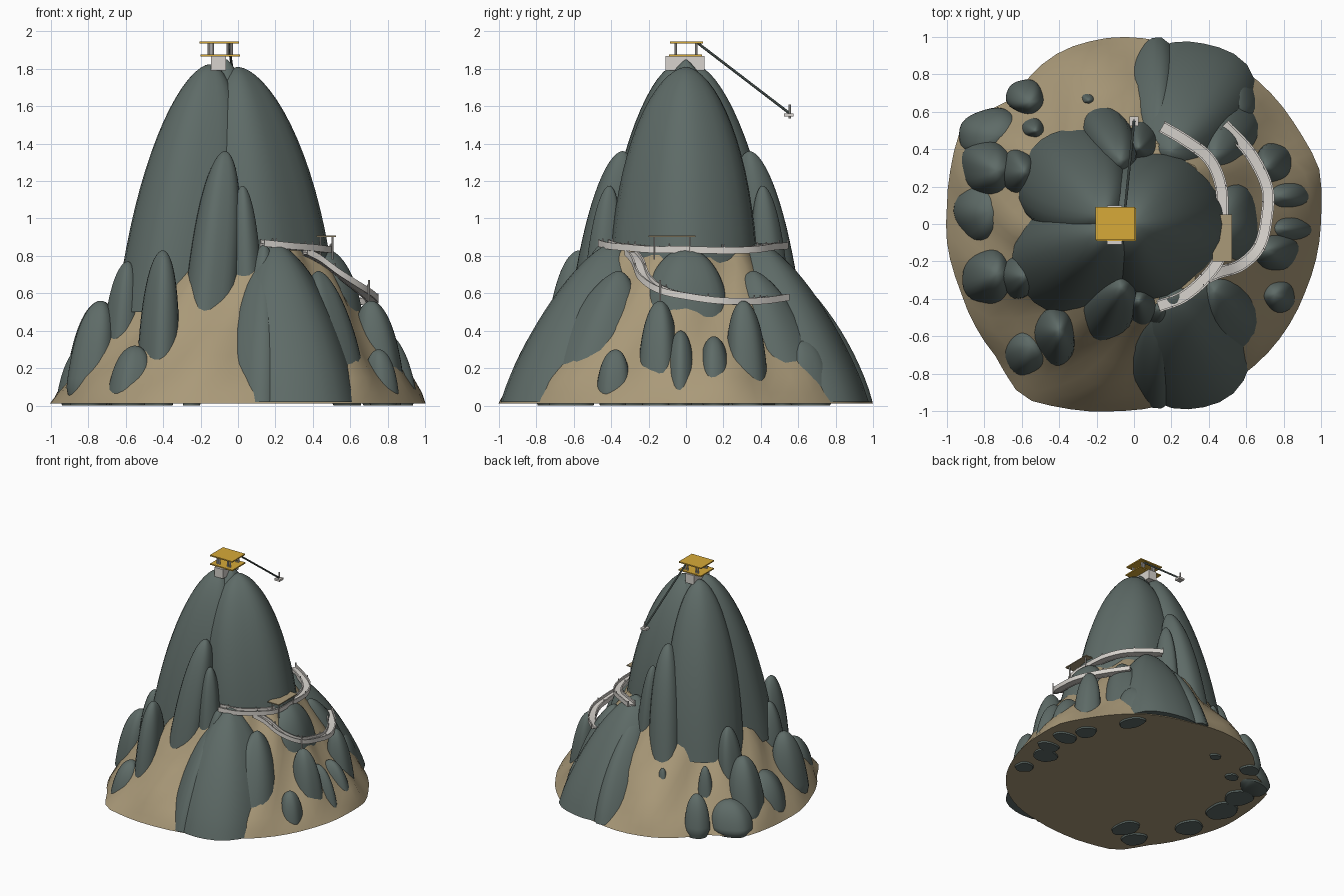
import bpy, bmesh, math
from mathutils import Vector

if "Cube" in bpy.data.objects:
    bpy.data.objects.remove(bpy.data.objects["Cube"])


def mat(name, c):
    m = bpy.data.materials.new(name)
    m.diffuse_color = (*c, 1)
    m.use_nodes = True
    m.node_tree.nodes["Principled BSDF"].inputs["Base Color"].default_value = m.diffuse_color
    return m


ROCK = mat("grey green rock", (0.112, 0.147, 0.136))
SAND = mat("sand", (0.40, 0.32, 0.19))
PALE = mat("pale stone", (0.68, 0.65, 0.61))
GOLD = mat("gold", (0.68, 0.40, 0.04))


def finish(name, bm, m, angle=40):
    bmesh.ops.recalc_face_normals(bm, faces=bm.faces)
    me = bpy.data.meshes.new(name)
    bm.to_mesh(me)
    bm.free()
    me.materials.append(m)
    ob = bpy.data.objects.new(name, me)
    bpy.context.collection.objects.link(ob)
    bpy.context.view_layer.objects.active = ob
    for o in bpy.context.selected_objects:
        o.select_set(False)
    ob.select_set(True)
    if angle:
        bpy.ops.object.shade_smooth_by_angle(angle=math.radians(angle))
    return ob


def loft(name, rings, m, angle=40):
    """Skin closed rings of points and cap both ends."""
    bm = bmesh.new()
    vs = [[bm.verts.new(p) for p in r] for r in rings]
    n = len(vs[0])
    for a, b in zip(vs, vs[1:]):
        for i in range(n):
            j = (i + 1) % n
            bm.faces.new((a[i], a[j], b[j], b[i]))
    bm.faces.new(vs[0])
    bm.faces.new(vs[-1])
    return finish(name, bm, m, angle)


def rock(name, base, top, rx, ry, yaw=0, p=2.7, q=0.52, foot=1.0):
    """Leaning rounded spire; base and top are (x, y, z)."""
    base, top = Vector(base), Vector(top)
    rings, n, k = [], 28, 18
    seed = base.x * 9 + base.y * 5
    c, s = math.cos(math.radians(yaw)), math.sin(math.radians(yaw))
    for i in range(k + 1):
        t = math.sin(i / k * math.pi / 2) * 0.9995
        r = (1 - t ** p) ** q * min(1, foot + t * 1.4)
        cen = base.lerp(top, t)
        ring = []
        for j in range(n):
            a = math.tau * j / n
            w = r * (1 + 0.035 * math.sin(3 * a + seed) + 0.025 * math.sin(5 * a + 2 * seed))
            x, y = rx * w * math.cos(a), ry * w * math.sin(a)
            ring.append((cen.x + x * c - y * s, cen.y + x * s + y * c, cen.z))
        rings.append(ring)
    return loft(name, rings, ROCK, 50)


def box(name, lo, hi, m):
    bm = bmesh.new()
    bmesh.ops.create_cube(bm, size=1)
    for v in bm.verts:
        v.co = Vector([lo[i] + (v.co[i] + 0.5) * (hi[i] - lo[i]) for i in range(3)])
    return finish(name, bm, m, 0)


def rod(name, a, b, r, m):
    a, b = Vector(a), Vector(b)
    bm = bmesh.new()
    bmesh.ops.create_cone(bm, cap_ends=True, segments=8, radius1=r, radius2=r, depth=(b - a).length)
    rot = (b - a).to_track_quat('Z', 'Y')
    for v in bm.verts:
        v.co = rot @ v.co + (a + b) / 2
    return finish(name, bm, m)


# sandy mound with an irregular outline and flat floor
outline = [(1, .05), (.99, .3), (.88, .5), (.58, .83), (.24, .95), (-.1, 1), (-.38, .93), (-.52, .83),
           (-.64, .67), (-.93, .5), (-.98, .3), (-1, .1), (-1, -.1), (-.93, -.35), (-.73, -.72),
           (-.6, -.93), (-.4, -.98), (-.1, -1), (.15, -.97), (.55, -.83), (.75, -.65), (.92, -.35)]
polar = sorted((math.atan2(y, x) % math.tau, math.hypot(x, y)) for x, y in outline)
polar = [(polar[-1][0] - math.tau, polar[-1][1])] + polar + [(polar[0][0] + math.tau, polar[0][1])]


def edge_radius(a):
    for (a0, r0), (a1, r1) in zip(polar, polar[1:]):
        if a0 <= a <= a1:
            return r0 + (r1 - r0) * (a - a0) / (a1 - a0)
    return 1


profile = [(.012, 1), (.07, .965), (.15, .91), (.27, .82), (.4, .725), (.52, .64), (.64, .56), (.75, .49), (.83, .43), (.85, .3)]
rings = []
for z, r in profile:
    ring = []
    for j in range(66):
        a = math.tau * j / 66
        f = 1 - z / .85
        bump = .035 * math.sin(7 * a + 6 * z) * min(1, z * 5) * f + .02 * math.sin(12 * a - 9 * z) * min(1, z * 5)
        rr = r * (1 + (edge_radius(a) - 1) * f) + bump * (z > .02)
        ring.append((rr * math.cos(a), rr * math.sin(a), z))
    rings.append(ring)
loft("sand_mound", rings, SAND, 35)

# main peak lobes
rock("peak_right", (.13, 0, .5), (.0, 0, 1.81), .38, .40, p=2.2, q=.57)
rock("peak_left_front", (-.32, -.17, .5), (-.15, -.05, 1.825), .33, .31, p=2.2, q=.56)
rock("peak_left_back", (-.32, .21, .5), (-.16, .05, 1.82), .29, .31, p=2.2, q=.56)
rock("peak_core", (-.1, 0, .5), (-.06, 0, 1.85), .34, .38, p=2.0, q=.75)

# spires and buttresses repeated on front and back
for s, side in ((-1, "front"), (1, "back")):
    rock("tall_spire_" + side, (-.16, s * .475, .4), (-.07, s * .34, 1.36), .14, .165)
    rock("short_spire_" + side, (.05, s * .46, .4), (.025, s * .41, 1.175), .09, .1)
    rock("buttress_" + side, (.29, s * .595, .02), (.2, s * .39, .87), .38, .39, p=1.5, q=.62)
    rock("buttress_side_" + side, (.1, s * .6, .02), (.13, s * .42, .78), .2, .385, p=1.7, q=.6)
    rock("buttress_flank_" + side, (.47, s * .52, .02), (.43, s * .36, .72), .22, .28, p=1.6, q=.6)
    rock("left_shoulder_" + side, (-.63, s * .28, .2), (-.59, s * .28, .77), .1, .12)
rock("front_knob", (.1, -.52, .3), (.14, -.45, .86), .09, .1)
rock("front_low_slab", (.34, -.71, .02), (.28, -.54, .34), .22, .2, 25, foot=.9)
rock("walkway_rock", (.5, 0, .3), (.46, 0, .84), .19, .24)

# scattered boulders: x, y, rx, ry, top z, inward lean, yaw
boulders = [(-.8, .31, .14, .15, .56, .07, 0), (-.8, -.29, .13, .15, .56, .07, 0),
            (-.43, -.61, .11, .16, .83, .05, 10), (-.59, -.7, .11, .13, .32, .06, 30),
            (-.59, .69, .1, .09, .33, .05, 0), (-.55, .52, .07, .06, .5, .03, 0),
            (-.79, .5, .17, .12, .26, .06, 25), (-.83, .07, .14, .18, .36, .06, 0),
            (.76, .33, .1, .11, .56, .06, 0), (.58, .67, .09, .14, .35, .06, 20),
            (.77, -.15, .13, .11, .56, .06, 0), (.78, -.39, .09, .09, .3, .03, 0),
            (.83, .16, .13, .09, .37, .06, 0), (.84, -.03, .12, .08, .4, .07, 0),
            (-.25, .68, .06, .05, .47, .02, 0)]
for i, (x, y, rx, ry, h, lean, yaw) in enumerate(boulders):
    d = Vector((x, y)).normalized() * lean
    rock(f"boulder_{i + 1}", (x, y, 0), (x - d.x, y - d.y, h), rx, ry, yaw, p=2.9, q=.5, foot=.75)


# walkways with side rails and posts
def spline(pts, steps=6):
    P = [Vector(p) for p in pts]
    P = [2 * P[0] - P[1]] + P + [2 * P[-1] - P[-2]]
    out = []
    for a, b, c, d in zip(P, P[1:], P[2:], P[3:]):
        for k in range(steps):
            t = k / steps
            out.append(.5 * (2 * b + (c - a) * t + (2 * a - 5 * b + 4 * c - d) * t * t + (3 * b - a - 3 * c + d) * t ** 3))
    return out + [P[-2]]


def strip(name, path, off, w, z0, z1):
    rings = []
    for i, p in enumerate(path):
        d = path[min(i + 1, len(path) - 1)] - path[max(i - 1, 0)]
        n = Vector((d.y, -d.x, 0)).normalized()
        rings.append([p + n * (off + u) + Vector((0, 0, z)) for u, z in ((-w, z0), (w, z0), (w, z1), (-w, z1))])
    loft(name, rings, PALE, 30)
    return [(Vector(r[0]) + Vector(r[1])) / 2 for r in rings]


walks = {"upper_walkway": [(.15, .52, .85), (.27, .45, .845), (.4, .35, .83), (.465, .2, .825), (.47, 0, .83),
                           (.46, -.17, .83), (.38, -.29, .84), (.26, -.39, .85), (.13, -.44, .865)],
         "lower_walkway": [(.36, -.3, .82), (.45, -.26, .77), (.57, -.22, .68), (.67, -.12, .61),
                           (.71, .04, .575), (.71, .2, .555), (.62, .38, .555), (.48, .53, .575)]}
for name, pts in walks.items():
    path = spline(pts)
    strip(name, path, 0, .028, -.012, .002)
    for s, tag in ((-1, "inner"), (1, "outer")):
        line = strip(f"{name}_{tag}_kerb", path, s * .028, .005, -.014, .022)
        for k in range(0, len(line), 9):
            rod(f"{name}_{tag}_post_{k}", line[k], line[k] + Vector((0, 0, .05)), .004, PALE)
rod("landing_post", (.7, -.14, .55), (.7, -.14, .67), .005, PALE)

# lookout shelter beside the upper walkway
box("lookout_roof", (.42, -.2, .9), (.525, .05, .908), SAND)
for x in (.44, .505):
    for y in (-.17, .02):
        rod("lookout_post", (x, y, .78), (x, y, .902), .005, PALE)

# summit pavilion
box("summit_plinth", (-.145, -.11, 1.79), (-.065, .1, 1.868), PALE)
box("summit_floor", (-.2, -.09, 1.866), (.01, .085, 1.876), GOLD)
box("summit_roof", (-.205, -.085, 1.936), (.005, .09, 1.946), GOLD)
for x in (-.155, -.135, -.055, -.035):
    for y in (-.055, .055):
        rod("pavilion_post", (x, y, 1.87), (x, y, 1.94), .007, PALE)

# sloping cable and its end stand
rod("cable", (-.05, .06, 1.94), (0, .55, 1.565), .007, ROCK)
box("stand_base", (-.025, .525, 1.545), (.025, .575, 1.562), PALE)
rod("stand_post", (0, .555, 1.535), (0, .555, 1.61), .006, PALE)
